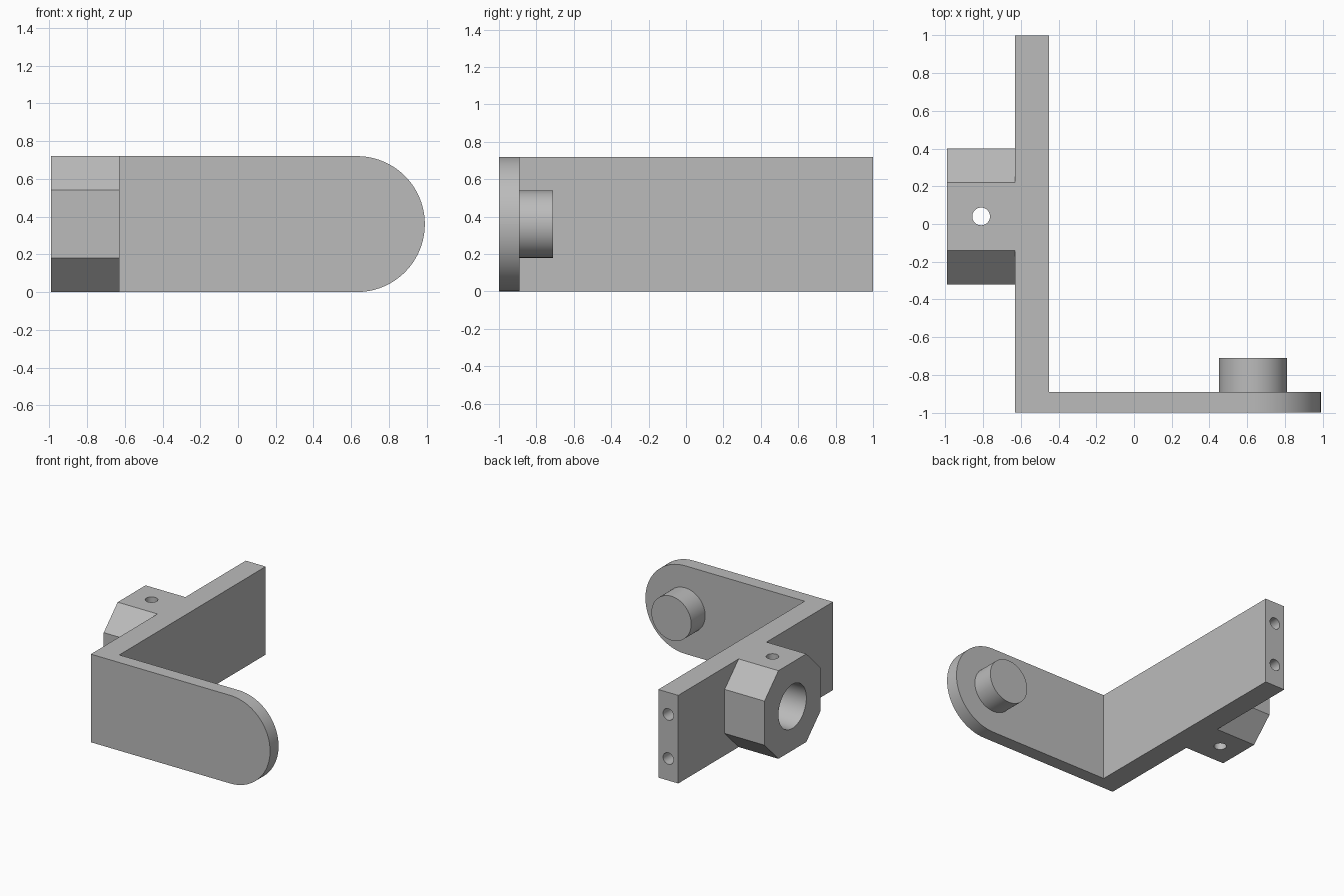
import bpy, bmesh, math
from mathutils import Vector

default = bpy.data.objects.get("Cube")
if default:
    bpy.data.objects.remove(default, do_unlink=True)

H = 0.72            # overall height
MID = H / 2
R = 0.18            # boss and bore radius
HOLE = 0.047        # screw hole radius
WALL_X0, WALL_X1 = -0.63, -0.45
ARM_Y = -0.89

grey = bpy.data.materials.new("grey")
grey.use_nodes = True
colour = (0.5, 0.5, 0.5, 1)
grey.diffuse_color = colour
grey.node_tree.nodes["Principled BSDF"].inputs["Base Color"].default_value = colour


def make_object(name, bm):
    bmesh.ops.recalc_face_normals(bm, faces=bm.faces)
    mesh = bpy.data.meshes.new(name)
    bm.to_mesh(mesh)
    bm.free()
    mesh.materials.append(grey)
    obj = bpy.data.objects.new(name, mesh)
    bpy.context.collection.objects.link(obj)
    return obj


def prism(name, points, direction, bevel_edges=None, offset=0, segments=1):
    """Extrude a closed outline, then bevel the edges picked by a rule."""
    bm = bmesh.new()
    face = bm.faces.new([bm.verts.new(p) for p in points])
    top = bmesh.ops.extrude_face_region(bm, geom=[face])["geom"]
    verts = [v for v in top if isinstance(v, bmesh.types.BMVert)]
    bmesh.ops.translate(bm, verts=verts, vec=direction)
    if bevel_edges:
        picked = [e for e in bm.edges if bevel_edges(e)]
        bmesh.ops.bevel(bm, geom=picked, offset=offset, offset_type='OFFSET',
                        segments=segments, profile=0.5, affect='EDGES')
    return make_object(name, bm)


def rod(name, start, end, radius, sides=64):
    start, end = Vector(start), Vector(end)
    axis = end - start
    bm = bmesh.new()
    bmesh.ops.create_cone(bm, cap_ends=True, segments=sides, radius1=radius,
                          radius2=radius, depth=axis.length)
    turn = axis.to_track_quat('Z', 'Y').to_matrix().to_4x4()
    bmesh.ops.transform(bm, matrix=turn, verts=bm.verts)
    bmesh.ops.translate(bm, verts=bm.verts, vec=(start + end) / 2)
    return make_object(name, bm)


def combine(target, tool, operation):
    mod = target.modifiers.new(operation.title(), 'BOOLEAN')
    mod.object, mod.operation, mod.solver = tool, operation, 'EXACT'
    bpy.context.view_layer.objects.active = target
    bpy.ops.object.modifier_apply(modifier=mod.name)
    bpy.data.objects.remove(tool, do_unlink=True)


# L-shaped bracket with a rounded arm end
TIP = 0.99
outline = [(WALL_X0, -1, 0), (TIP, -1, 0), (TIP, ARM_Y, 0),
           (WALL_X1, ARM_Y, 0), (WALL_X1, 1, 0), (WALL_X0, 1, 0)]


def is_tip_edge(e):
    a, b = (v.co for v in e.verts)
    return min(a.x, b.x) > TIP - 0.01 and abs(a.z - b.z) < 0.01


bracket = prism("bracket", outline, (0, 0, H), is_tip_edge, MID - 0.0002, 24)

# Octagonal bearing block on the outside of the wall
BX, BY = -0.81, 0.04
square = [(-0.99, BY + s * MID, MID + t * MID)
          for s, t in ((-1, -1), (1, -1), (1, 1), (-1, 1))]
block = prism("bearing_block", square, (0.45, 0, 0),
              lambda e: abs(e.verts[0].co.x - e.verts[1].co.x) > 0.1, R)
combine(bracket, block, 'UNION')

# Boss on the inside of the arm
boss = rod("arm_boss", (0.63, ARM_Y - 0.05, MID), (0.63, -0.71, MID), R)
combine(bracket, boss, 'UNION')

# Bearing bore, vertical set-screw hole and two end holes
cutters = [rod("bore", (-1.1, BY, MID), (WALL_X0, BY, MID), R),
           rod("set_screw_hole", (BX, BY, -0.1), (BX, BY, H + 0.1), HOLE, 32)]
for z in (R, H - R):
    cutters.append(rod("end_hole", (-0.54, 0.64, z), (-0.54, 1.1, z), HOLE, 32))
for cutter in cutters:
    combine(bracket, cutter, 'DIFFERENCE')

bpy.ops.object.select_all(action='DESELECT')
bracket.select_set(True)
bpy.context.view_layer.objects.active = bracket
bpy.ops.object.shade_smooth_by_angle(angle=math.radians(30))
